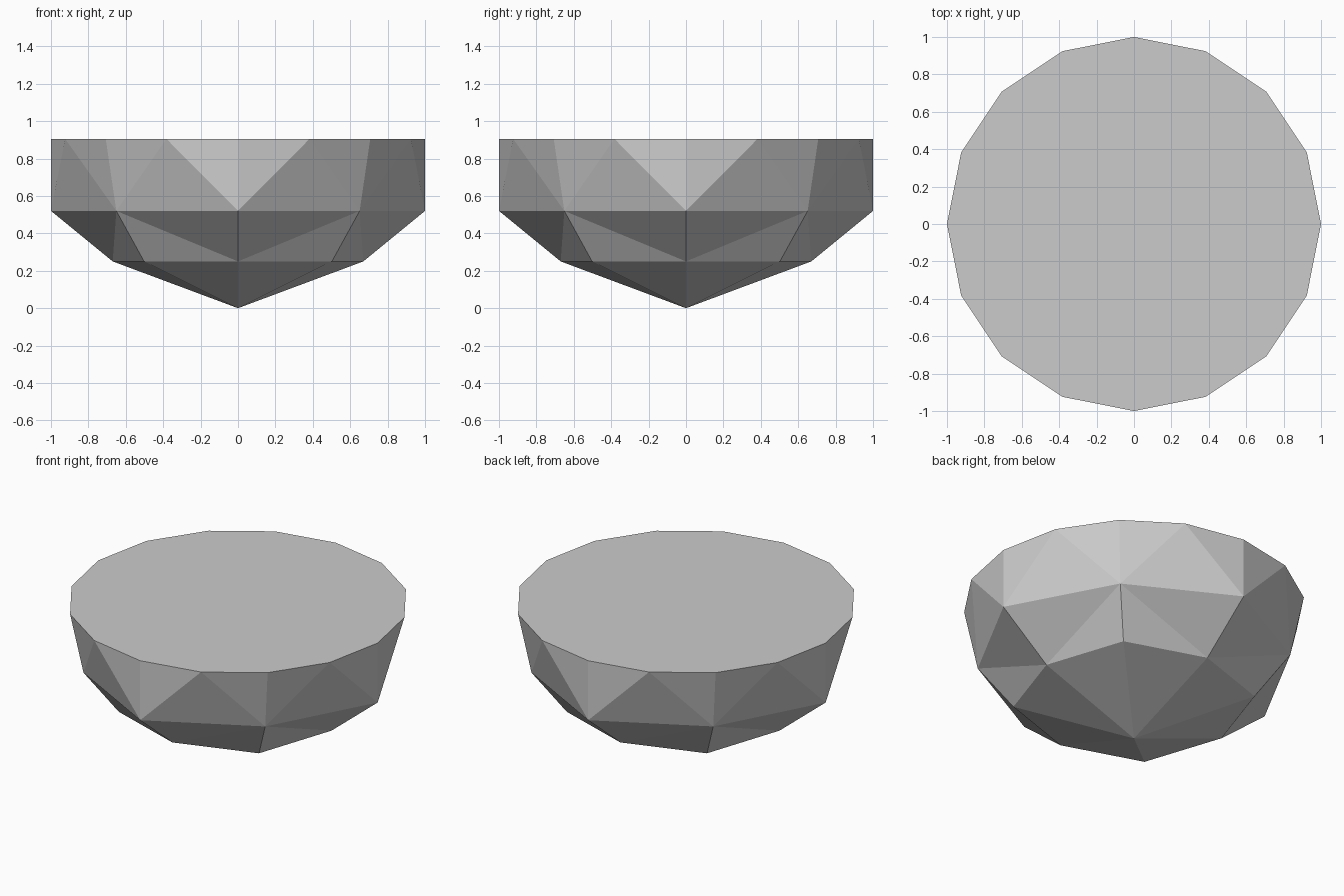
import bpy
import bmesh
from math import cos, sin, pi

default_cube = bpy.data.objects.get("Cube")
if default_cube:
    bpy.data.objects.remove(default_cube)

# Plain grey surface
grey = bpy.data.materials.new("grey")
grey.use_nodes = True
colour = (0.6, 0.6, 0.6, 1.0)
grey.diffuse_color = colour
grey.node_tree.nodes["Principled BSDF"].inputs["Base Color"].default_value = colour

bm = bmesh.new()


def ring(count, z, even_radius, odd_radius):
    """Ring of vertices whose radius alternates around the circle."""
    verts = []
    for i in range(count):
        r = odd_radius if i % 2 else even_radius
        a = 2 * pi * i / count
        verts.append(bm.verts.new((r * cos(a), r * sin(a), z)))
    return verts


rim = ring(16, 0.905, 1.0, 1.0)
waist = ring(8, 0.52, 1.0, 0.92)
keel = ring(8, 0.25, 0.67, 0.71)
tip = bm.verts.new((0, 0, 0.0))

# Flat cap
bm.faces.new(rim)

for i in range(8):
    j = (i + 1) % 8
    # Upper facets: three triangles per waist segment
    a, b, c = rim[2 * i], rim[2 * i + 1], rim[2 * j]
    bm.faces.new((a, waist[i], b))
    bm.faces.new((b, waist[i], waist[j]))
    bm.faces.new((b, waist[j], c))
    # Middle facets, split from each diagonal waist corner
    if i % 2 == 0:
        bm.faces.new((waist[i], keel[i], waist[j]))
        bm.faces.new((waist[j], keel[i], keel[j]))
    else:
        bm.faces.new((waist[i], keel[j], waist[j]))
        bm.faces.new((waist[i], keel[i], keel[j]))
    # Pointed bottom
    bm.faces.new((keel[i], tip, keel[j]))

bmesh.ops.recalc_face_normals(bm, faces=bm.faces)
mesh = bpy.data.meshes.new("faceted_half_dome")
bm.to_mesh(mesh)
bm.free()
mesh.materials.append(grey)
dome = bpy.data.objects.new("faceted_half_dome", mesh)
bpy.context.collection.objects.link(dome)
